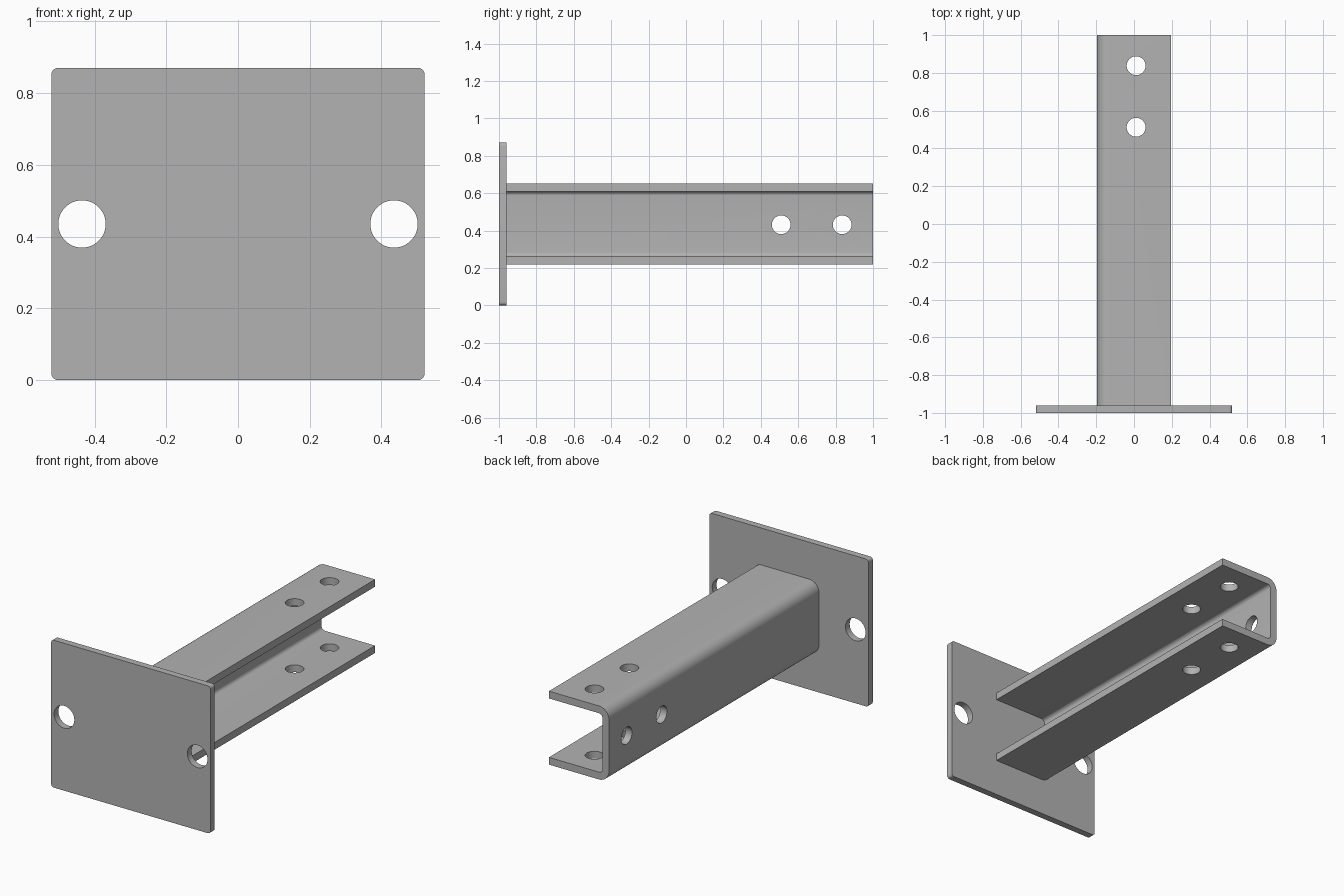
import bpy, bmesh
from math import sin, cos, pi
from mathutils import Matrix, Vector

default = bpy.data.objects.get("Cube")
if default:
    bpy.data.objects.remove(default, do_unlink=True)

steel = bpy.data.materials.new("steel grey")
steel.use_nodes = True
COLOUR = (0.45, 0.45, 0.45, 1)
steel.diffuse_color = COLOUR
steel.node_tree.nodes["Principled BSDF"].inputs["Base Color"].default_value = COLOUR


def arc(cx, cz, r, start, sweep, steps=8):
    """Points in the xz plane along a rounded corner."""
    return [(cx + r * cos(start + sweep * i / steps),
             cz + r * sin(start + sweep * i / steps)) for i in range(steps + 1)]


def extrude_profile(name, points, y0, y1):
    bm = bmesh.new()
    face = bm.faces.new([bm.verts.new((x, y0, z)) for x, z in points])
    out = bmesh.ops.extrude_face_region(bm, geom=[face])
    moved = [g for g in out["geom"] if isinstance(g, bmesh.types.BMVert)]
    bmesh.ops.translate(bm, vec=(0, y1 - y0, 0), verts=moved)
    bmesh.ops.recalc_face_normals(bm, faces=bm.faces)
    mesh = bpy.data.meshes.new(name)
    bm.to_mesh(mesh)
    bm.free()
    mesh.materials.append(steel)
    obj = bpy.data.objects.new(name, mesh)
    bpy.context.collection.objects.link(obj)
    return obj


def drill(obj, centre, axis, radius, depth):
    """Cut a round hole through obj along the given axis."""
    bm = bmesh.new()
    turn = Vector((0, 0, 1)).rotation_difference(Vector(axis)).to_matrix().to_4x4()
    bmesh.ops.create_cone(bm, cap_ends=True, segments=48, radius1=radius, radius2=radius,
                          depth=depth, matrix=Matrix.Translation(centre) @ turn)
    mesh = bpy.data.meshes.new("hole_cutter")
    bm.to_mesh(mesh)
    bm.free()
    mesh.materials.append(steel)
    cutter = bpy.data.objects.new("hole_cutter", mesh)
    cutter.hide_render = True
    bpy.context.collection.objects.link(cutter)
    mod = obj.modifiers.new("hole", 'BOOLEAN')
    mod.operation, mod.solver, mod.object = 'DIFFERENCE', 'EXACT', cutter
    bpy.context.view_layer.objects.active = obj
    bpy.ops.object.modifier_apply(modifier=mod.name)
    bpy.data.objects.remove(cutter, do_unlink=True)


# Mounting plate with rounded corners and two bolt holes
W, H, R = 0.52, 0.87, 0.017
mid = H / 2
Y_PLATE = -0.96
corners = [(W - R, H - R), (R - W, H - R), (R - W, R), (W - R, R)]
outline = []
for i, (cx, cz) in enumerate(corners):
    outline += arc(cx, cz, R, i * pi / 2, pi / 2, 5)
plate = extrude_profile("mounting_plate", outline, -1, Y_PLATE)
for side in (-1, 1):
    drill(plate, (side * 0.435, -0.98, mid), (0, 1, 0), 0.066, 0.2)

# Channel arm, open towards +x, with bent corners
X0, X1, HALF, T = -0.197, 0.195, 0.217, 0.043
R_IN = 0.022
R_OUT = R_IN + T
bend = X0 + R_OUT
rise = HALF - R_OUT
profile = [(X1, mid + HALF)]
profile += arc(bend, mid + rise, R_OUT, pi / 2, pi / 2)
profile += arc(bend, mid - rise, R_OUT, pi, pi / 2)
profile += [(X1, mid - HALF), (X1, mid - HALF + T)]
profile += arc(bend, mid - rise, R_IN, 3 * pi / 2, -pi / 2)
profile += arc(bend, mid + rise, R_IN, pi, -pi / 2)
profile += [(X1, mid + HALF - T)]
channel = extrude_profile("channel_arm", profile, Y_PLATE, 1)

# Bolt holes through both flanges and through the web
for y in (0.512, 0.838):
    drill(channel, (0.011, y, mid), (0, 0, 1), 0.05, 0.8)
    drill(channel, (X0, y - 0.003, mid - 0.004), (1, 0, 0), 0.05, 0.2)

# Smooth bends and holes, sharp edges elsewhere
bpy.ops.object.select_all(action='DESELECT')
for obj in (plate, channel):
    obj.select_set(True)
bpy.context.view_layer.objects.active = channel
bpy.ops.object.shade_smooth_by_angle(angle=pi / 6)
